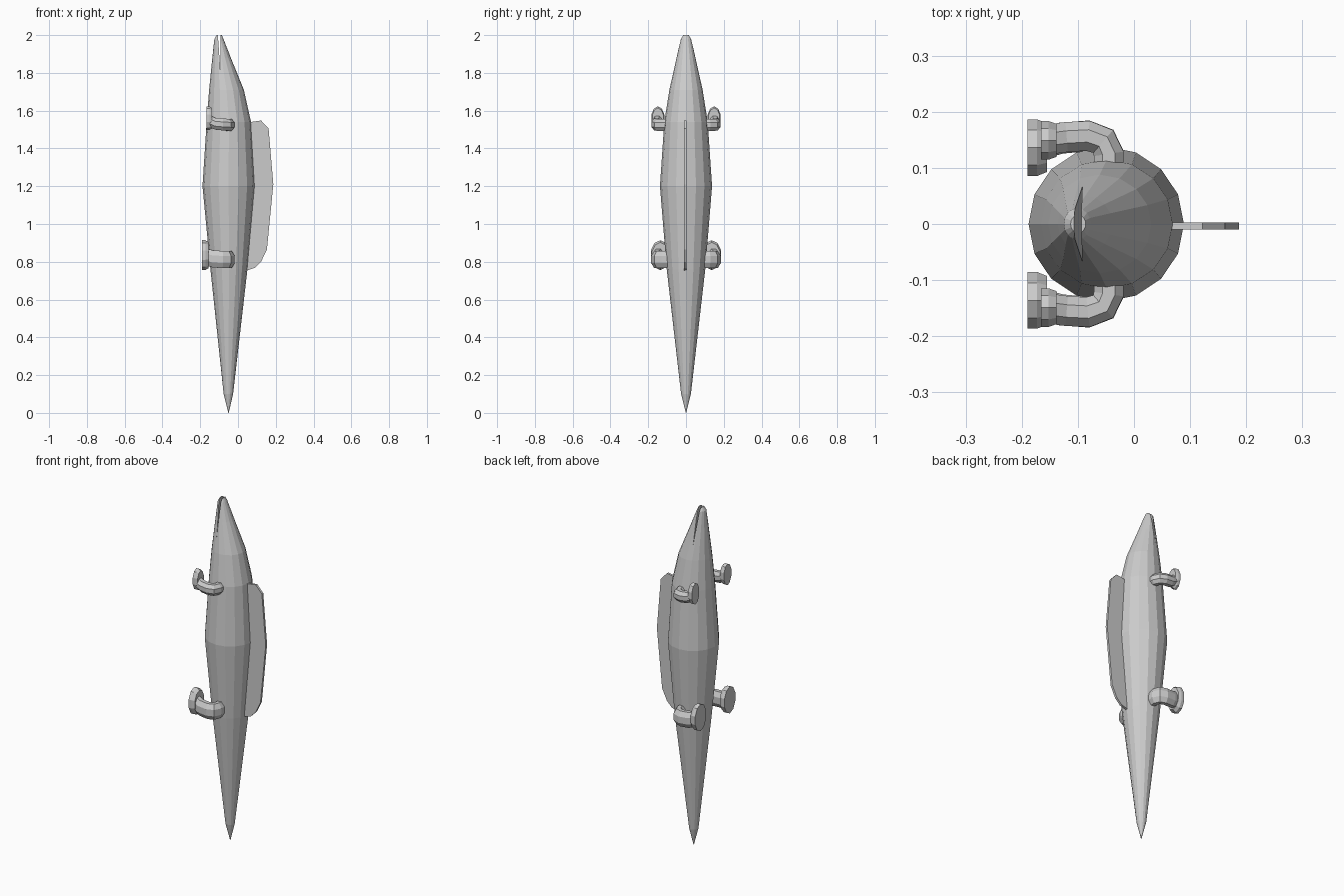
import bpy, bmesh, math
from mathutils import Vector

if "Cube" in bpy.data.objects:
    bpy.data.objects.remove(bpy.data.objects["Cube"])


def make(name, rings, cap=True):
    """Skin a list of vertex rings into one flat-shaded object."""
    bm = bmesh.new()
    rows = [[bm.verts.new(p) for p in r] for r in rings]
    n = len(rows[0])
    for a, b in zip(rows, rows[1:]):
        for i in range(n):
            j = (i + 1) % n
            bm.faces.new((a[i], a[j], b[j], b[i]))
    if cap:
        bm.faces.new(rows[0][::-1])
        bm.faces.new(rows[-1])
    bmesh.ops.recalc_face_normals(bm, faces=bm.faces)
    me = bpy.data.meshes.new(name)
    bm.to_mesh(me)
    bm.free()
    ob = bpy.data.objects.new(name, me)
    bpy.context.collection.objects.link(ob)
    return ob


def mirror_y(ob):
    m = ob.modifiers.new("mirror", 'MIRROR')
    m.use_axis = (False, True, False)


def circle(n, off=0):
    return [(math.cos(2 * math.pi * (i + off) / n),
             math.sin(2 * math.pi * (i + off) / n)) for i in range(n)]


# Body, tail tip to snout: z, belly x, back x, half width
profile = [
    (0.0, -0.051, -0.049, 0.001), (0.10, -0.076, -0.026, 0.026),
    (0.76, -0.146, 0.050, 0.102), (1.20, -0.188, 0.089, 0.138),
    (1.54, -0.166, 0.069, 0.115), (1.71, -0.153, 0.031, 0.088),
    (1.88, -0.136, -0.038, 0.050), (1.98, -0.125, -0.077, 0.028),
    (2.0, -0.113, -0.086, 0.016)]
body = make("body", [[((a + b) / 2 + (b - a) / 2 * c, h * s, z) for c, s in circle(16)]
                     for z, a, b, h in profile])

# Mouth slit cut out of the snout
slit = [(-0.092, 1.79), (-0.094, 2.05), (-0.110, 2.05)]
cutter = make("mouth_cutter", [[(x, y, z) for x, z in slit] for y in (-0.2, 0.2)])
cutter.hide_render = True
cutter.hide_viewport = True
m = body.modifiers.new("mouth", 'BOOLEAN')
m.operation = 'DIFFERENCE'
m.solver = 'EXACT'
m.object = cutter

# Back fin
fin = [(0.03, 1.54), (0.069, 1.54), (0.122, 1.548), (0.162, 1.505), (0.187, 1.21),
       (0.153, 0.865), (0.122, 0.80), (0.09, 0.768), (0.048, 0.755), (0.03, 0.76)]
make("back_fin", [[(x, y, z) for x, z in fin] for y in (-0.010, 0.003)])


def leg(name, z, rz, w, path):
    """Bent limb swept along a level path of x, y, rise."""
    pts = [Vector((x, y, 0)) for x, y, _ in path]
    rings = []
    for i, p in enumerate(pts):
        t = (pts[min(i + 1, len(pts) - 1)] - pts[max(i - 1, 0)]).normalized()
        side = Vector((t.y, -t.x, 0))
        rings.append([p + side * w * c + Vector((0, 0, z + path[i][2] + rz * s))
                      for c, s in circle(8, 0.5)])
    mirror_y(make(name, rings))


def foot(name, x_out, x_in, yc, zc, hy, hz):
    """Upright rounded sole plate."""
    rings = [[(x, yc + hy * k * c, zc + hz * k * s) for c, s in circle(10, 0.5)]
             for x, k in ((x_out, 1.0), ((x_out + x_in) / 2, 1.0), (x_in, 0.86))]
    mirror_y(make(name, rings))


# Front pair (near the head) and rear pair (near the tail)
leg("front_leg", 1.525, 0.034, 0.029,
    [(-0.045, 0.08, 0), (-0.045, 0.125, 0), (-0.055, 0.147, 0),
     (-0.082, 0.157, 0.002), (-0.12, 0.155, 0.006), (-0.15, 0.151, 0.02)])
foot("front_foot", -0.166, -0.138, 0.149, 1.56, 0.036, 0.063)
leg("rear_leg", 0.812, 0.049, 0.030,
    [(-0.045, 0.07, 0), (-0.045, 0.125, 0), (-0.055, 0.147, 0),
     (-0.082, 0.157, 0), (-0.13, 0.153, 0.003), (-0.168, 0.143, 0.014)])
foot("rear_foot", -0.19, -0.155, 0.136, 0.835, 0.053, 0.079)
